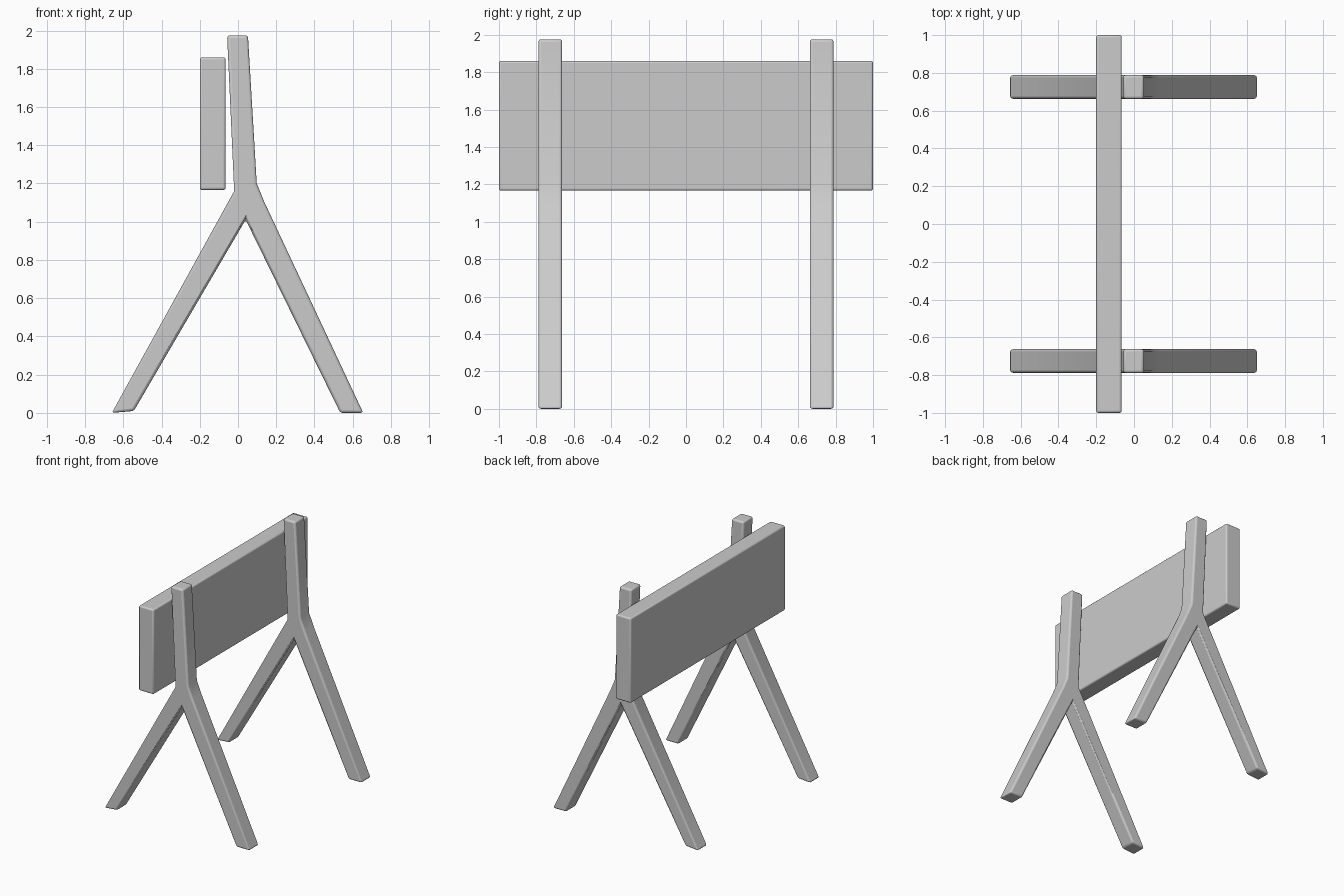
import bpy, bmesh
from math import radians

if "Cube" in bpy.data.objects:
    bpy.data.objects.remove(bpy.data.objects["Cube"])


def finish(obj, width, mirror_y=False):
    """Soften the edges, optionally mirror front to back, shade smooth."""
    bevel = obj.modifiers.new("soft_edges", 'BEVEL')
    bevel.width = width
    bevel.segments = 3
    bevel.limit_method = 'ANGLE'
    bevel.angle_limit = radians(40)
    if mirror_y:
        mirror = obj.modifiers.new("mirror", 'MIRROR')
        mirror.use_axis = (False, True, False)
    bpy.ops.object.select_all(action='DESELECT')
    obj.select_set(True)
    bpy.context.view_layer.objects.active = obj
    bpy.ops.object.shade_smooth_by_angle(angle=radians(35))


def extruded(name, profile, y0, y1):
    """Extrude an x-z outline along y."""
    bm = bmesh.new()
    face = bm.faces.new([bm.verts.new((x, y0, z)) for x, z in profile])
    result = bmesh.ops.extrude_face_region(bm, geom=[face])
    moved = [v for v in result["geom"] if isinstance(v, bmesh.types.BMVert)]
    bmesh.ops.translate(bm, verts=moved, vec=(0, y1 - y0, 0))
    bmesh.ops.recalc_face_normals(bm, faces=bm.faces)
    mesh = bpy.data.meshes.new(name)
    bm.to_mesh(mesh)
    bm.free()
    obj = bpy.data.objects.new(name, mesh)
    bpy.context.collection.objects.link(obj)
    return obj


# Forked end frames: upright post splitting into two splayed legs
fork = [
    (-0.057, 1.975), (0.052, 1.975), (0.098, 1.20), (0.137, 1.105),
    (0.655, 0.0), (0.535, 0.0), (0.04, 1.01),
    (-0.545, 0.01), (-0.66, 0.0), (-0.02, 1.16),
]
finish(extruded("forked_end_frames", fork, 0.662, 0.789), 0.014, mirror_y=True)

# Long board standing on edge beside the posts
board = [(-0.20, 1.166), (-0.065, 1.166), (-0.065, 1.86), (-0.20, 1.86)]
finish(extruded("backrest_board", board, -1.0, 1.0), 0.012)
